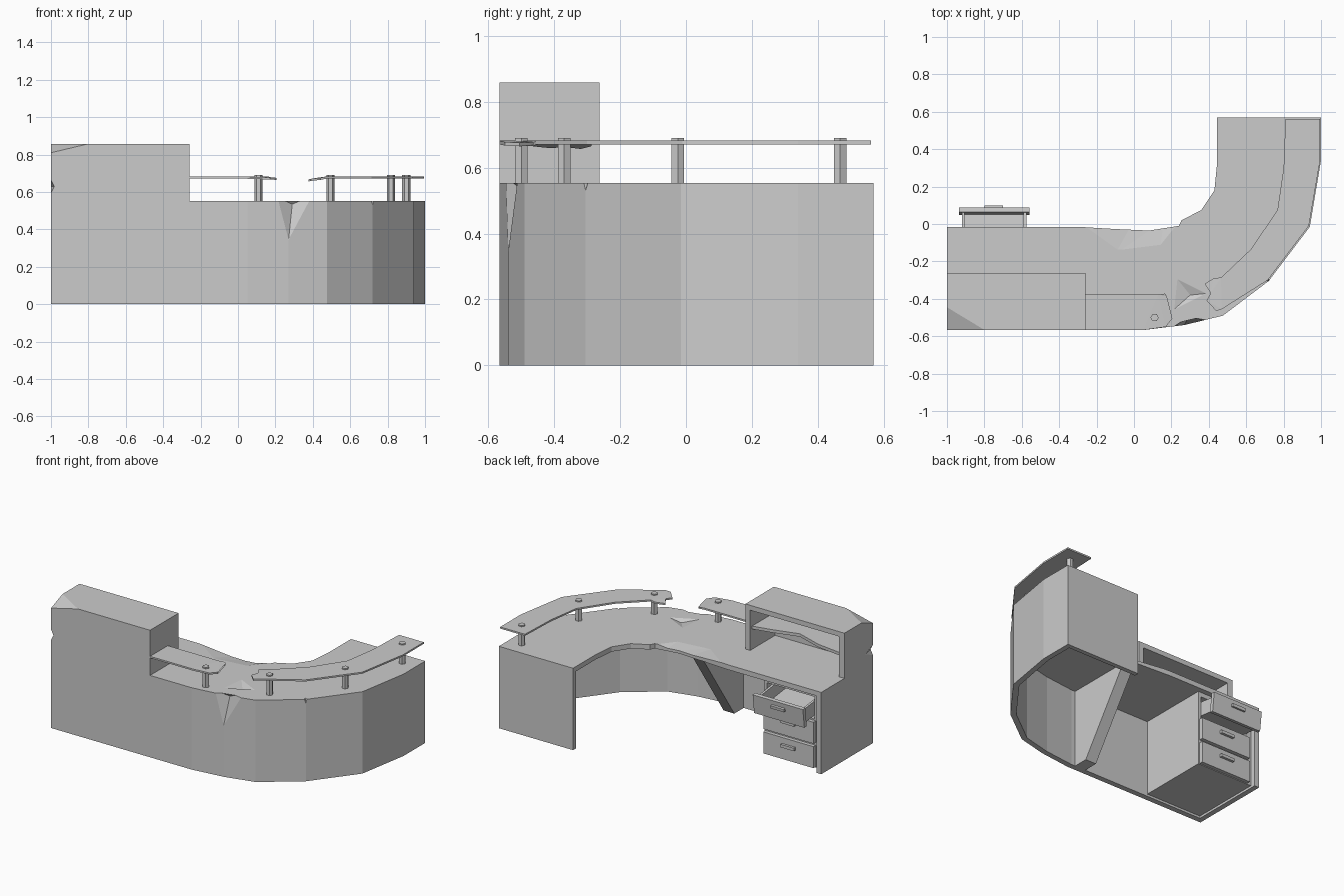
import bpy, bmesh, math
from mathutils import Matrix, Vector

if "Cube" in bpy.data.objects:
    bpy.data.objects.remove(bpy.data.objects["Cube"])


def finish(name, bm, matrix=None):
    if matrix:
        bm.transform(matrix)
    bmesh.ops.recalc_face_normals(bm, faces=bm.faces)
    me = bpy.data.meshes.new(name)
    bm.to_mesh(me)
    bm.free()
    ob = bpy.data.objects.new(name, me)
    bpy.context.collection.objects.link(ob)
    return ob


def prism(name, pts, z0, z1, matrix=None, droop=()):
    # extrude an outline; droop maps point index to a drop in height
    bm = bmesh.new()
    drop = dict(droop)
    lo = [bm.verts.new((x, y, z0 - drop.get(i, 0))) for i, (x, y) in enumerate(pts)]
    hi = [bm.verts.new((x, y, z1 - drop.get(i, 0))) for i, (x, y) in enumerate(pts)]
    bm.faces.new(lo)
    bm.faces.new(hi)
    n = len(pts)
    for i in range(n):
        j = (i + 1) % n
        bm.faces.new((lo[i], lo[j], hi[j], hi[i]))
    if drop:
        bmesh.ops.triangulate(bm, faces=[f for f in bm.faces if len(f.verts) > 4])
    return finish(name, bm, matrix)


def box(name, x0, x1, y0, y1, z0, z1, matrix=None):
    return prism(name, [(x0, y0), (x1, y0), (x1, y1), (x0, y1)], z0, z1, matrix)


def hull(pts):
    bm = bmesh.new()
    for p in pts:
        bm.verts.new(p)
    bmesh.ops.convex_hull(bm, input=bm.verts)
    return finish("cutter", bm)


def cut(ob, cutter):
    cutter.hide_render = True
    m = ob.modifiers.new("cut", 'BOOLEAN')
    m.operation, m.solver, m.object = 'DIFFERENCE', 'EXACT', cutter
    bpy.context.view_layer.objects.active = ob
    bpy.ops.object.modifier_apply(modifier=m.name)
    bpy.data.objects.remove(cutter)


# curved desk: outer front, inner edge, hollow underneath
outer = [(-1, -.567), (.05, -.567), (.27, -.54), (.475, -.49), (.72, -.305),
         (.94, -.015), (1, .34), (1, .57)]
inner = [(.445, .57), (.445, .33), (.43, .18), (.36, .075), (.255, .02), (.24, -.01),
         (.08, -.035), (-.1, -.027), (-.3, -.015), (-1, -.015)]
desk = prism("curved_desk", outer + inner, 0, .553)
hollow = [(-.965, -.53), (.05, -.53), (.265, -.505), (.46, -.457), (.692, -.282),
          (.905, 0), (.965, .345), (.965, .54), (.2, .54), (.2, .1), (-.965, .1)]
cut(desk, prism("cutter", hollow, -.1, .52))

# battle damage on the desk: front dent, edge notch, worktop dents
cut(desk, hull([(.19, -.56, .58), (.40, -.51, .58), (.27, -.541, .34), (.29, -.50, .535),
                (.3, -.7, .58), (.3, -.7, .4)]))
c, t, n = Vector((.72, -.305, 0)), Vector((.7, .71, 0)), Vector((.71, -.7, 0))
up = Vector((0, 0, .57))
cut(desk, hull([c + t * .025 + n * .03 + up, c - t * .025 + n * .03 + up,
                c - n * .04 + up, c + n * .03 + Vector((0, 0, .5))]))
cut(desk, hull([(.22, -.28, .556), (.2, -.47, .556), (.40, -.37, .556), (.3, -.38, .536)]))
cut(desk, hull([(-.35, .02, .556), (-.1, -.16, .556), (.14, -.13, .556), (.26, .02, .556),
                (.0, .02, .532), (.16, .02, .532)]))

# raised cupboard on the left, open at the back
hutch = box("raised_cupboard", -1, -.26, -.567, -.263, .553, .858)
cut(hutch, box("cutter", -.96, -.295, -.53, -.1, .4, .825))
cut(hutch, hull([(-1, -.44, .86), (-.79, -.567, .86), (-1, -.567, .81),
                 (-1.1, -.6, .9), (-1.1, -.6, .8), (-.79, -.6, .9), (-1.1, -.44, .9)]))
cut(hutch, hull([(-1.01, -.6, .70), (-1.01, -.6, .56), (-.975, -.6, .63), (-1.01, -.44, .63)]))
prism("cupboard_shelf", [(-.97, -.54), (-.28, -.54), (-.28, -.28), (-.42, -.31),
                         (-.6, -.36), (-.78, -.30), (-.97, -.275)], .69, .71)

# counter shelves with broken ends
prism("left_counter_shelf", [(-.265, -.567), (.05, -.567), (.17, -.55), (.205, -.505),
                             (.17, -.475), (.105, -.425), (.175, -.385), (.165, -.372),
                             (.13, -.378), (-.265, -.378)], .671, .682,
      droop={2: .004, 3: .006, 4: .004, 6: .004})
prism("right_counter_shelf", [(.81, .562), (.995, .562), (.995, .34), (.935, -.01),
                              (.715, -.3), (.47, -.455), (.44, -.465), (.388, -.41),
                              (.41, -.37), (.378, -.32), (.43, -.288), (.465, -.287),
                              (.625, -.135), (.767, .075), (.8, .3)], .671, .682,
      droop={6: .006, 7: .012, 8: .008, 9: .014, 10: .006})

# hexagonal shelf posts
for i, (x, y) in enumerate([(.11, -.5), (.495, -.37), (.818, -.025), (.9, .468)]):
    hexa = [(x + .022 * math.cos(k * math.pi / 3), y + .022 * math.sin(k * math.pi / 3))
            for k in range(6)]
    prism(f"shelf_post_{i + 1}", hexa, .54, .69)

# tapered support bracket under the worktop (profile in y, z turned upright)
stand = Matrix(((0, 0, 1, 0), (1, 0, 0, 0), (0, 1, 0, 0), (0, 0, 0, 1)))
prism("support_bracket", [(-.54, .0), (-.43, .0), (-.07, .53), (-.54, .53)], -.06, .02, stand)

# drawer cabinet with an open top bay
cabinet = box("drawer_cabinet", -.965, -.55, -.535, -.05, .015, .525)
cut(cabinet, box("cutter", -.925, -.57, -.48, 0, .34, .49))

# drawers: the top one is pulled out and sagging
X0, X1 = -.935, -.56
for i, z in enumerate((.02, .185)):
    box(f"drawer_front_{i + 1}", X0, X1, -.055, -.025, z, z + .145)
    box(f"drawer_handle_{i + 1}", -.8, -.7, -.03, -.008, z + .085, z + .105)
pivot = Vector((0, -.05, .36))
tilt = (Matrix.Translation(pivot) @ Matrix.Rotation(math.radians(-7), 4, 'X')
        @ Matrix.Translation(-pivot))
box("open_drawer_front", X0, X1, .05, .075, .345, .475, tilt)
box("open_drawer_handle", -.8, -.7, .07, .09, .425, .445, tilt)
box("open_drawer_base", -.92, -.575, -.35, .055, .36, .372, tilt)
for side, x in (("left", -.92), ("right", -.59)):
    box(f"open_drawer_{side}_side", x, x + .015, -.35, .055, .36, .455, tilt)
